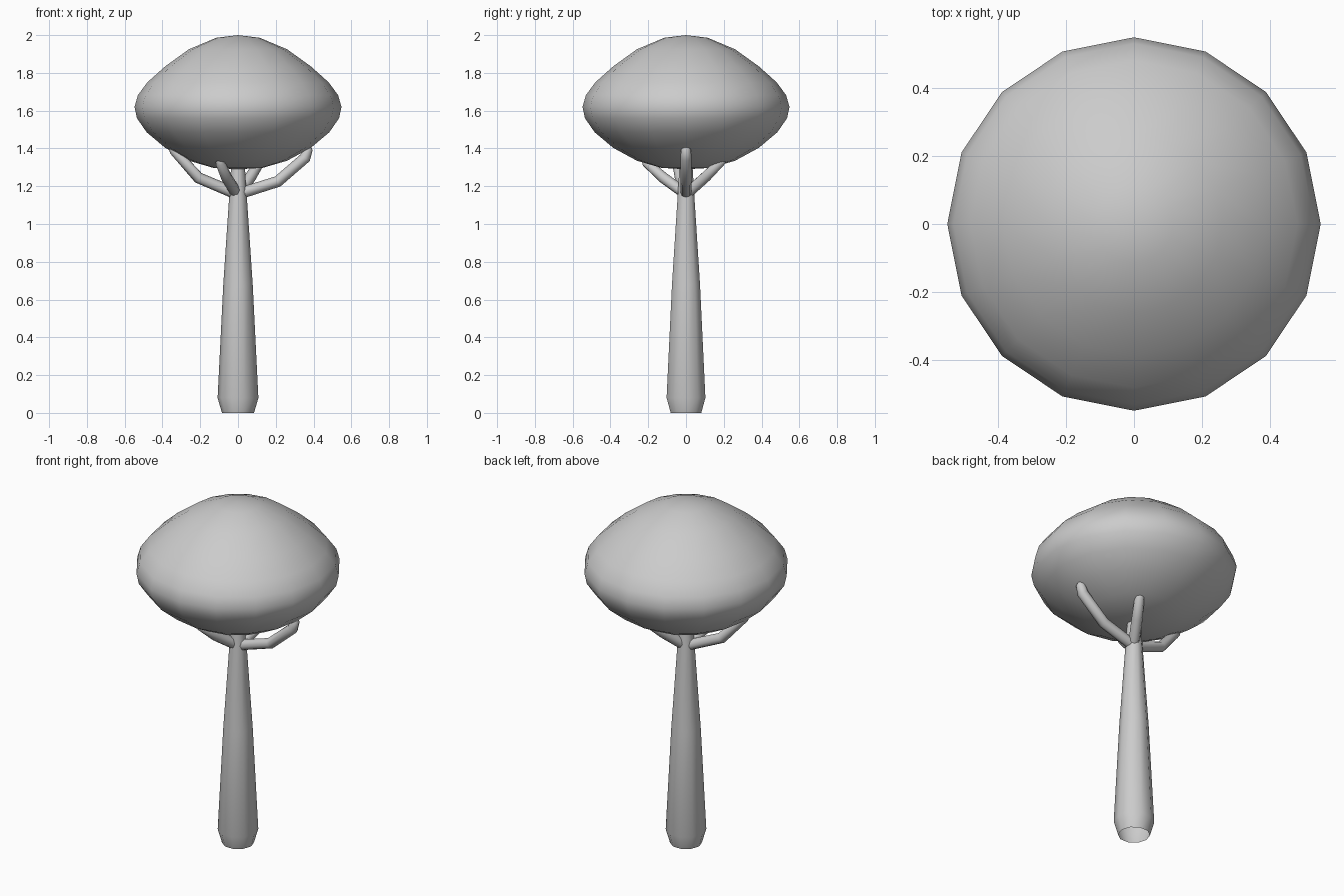
import bpy, bmesh
from math import cos, sin, tau, radians

if "Cube" in bpy.data.objects:
    bpy.data.objects.remove(bpy.data.objects["Cube"])


def lathe(name, profile, sides):
    """Spin (radius, z) points about z; zero radius makes a pole."""
    bm = bmesh.new()
    rings = []
    for r, z in profile:
        if r == 0:
            rings.append([bm.verts.new((0, 0, z))] * sides)
        else:
            rings.append([bm.verts.new((r * cos(tau * i / sides), r * sin(tau * i / sides), z))
                          for i in range(sides)])
    for a, b in zip(rings, rings[1:]):
        for i in range(sides):
            j = (i + 1) % sides
            bm.faces.new(list(dict.fromkeys((a[i], a[j], b[j], b[i]))))
    bmesh.ops.recalc_face_normals(bm, faces=bm.faces)
    mesh = bpy.data.meshes.new(name)
    bm.to_mesh(mesh)
    bm.free()
    ob = bpy.data.objects.new(name, mesh)
    bpy.context.collection.objects.link(ob)
    bpy.ops.object.select_all(action='DESELECT')
    ob.select_set(True)
    bpy.context.view_layer.objects.active = ob
    bpy.ops.object.shade_smooth_by_angle(angle=radians(50))
    return ob


def branch(name, points):
    """Tapered round tube through the points, with a blunt rounded tip."""
    curve = bpy.data.curves.new(name, 'CURVE')
    curve.dimensions = '3D'
    curve.bevel_depth = 0.03
    curve.bevel_resolution = 2
    curve.use_fill_caps = True
    spline = curve.splines.new('POLY')
    spline.points.add(len(points) - 1)
    radii = [1.0] * (len(points) - 2) + [0.85, 0.4]
    for p, co, r in zip(spline.points, points, radii):
        p.co = (*co, 1)
        p.radius = r
    spline.use_smooth = True
    ob = bpy.data.objects.new(name, curve)
    bpy.context.collection.objects.link(ob)


# Leafy crown
lathe("crown", [(0, 1.29), (0.13, 1.297), (0.26, 1.335), (0.385, 1.403), (0.483, 1.485),
                (0.535, 1.56), (0.548, 1.62), (0.53, 1.682), (0.48, 1.75), (0.385, 1.835),
                (0.26, 1.925), (0.115, 1.986), (0, 2.0)], 16)

# Trunk, open at the foot, narrowing up into the crown
lathe("trunk", [(0.085, 0), (0.108, 0.08), (0.078, 0.68), (0.045, 1.17),
                (0.035, 1.33)], 10)

# Branches reaching the underside of the crown
branch("right_branch", [(0.02, 0, 1.165), (0.21, 0, 1.225), (0.355, 0, 1.35),
                        (0.37, 0, 1.395), (0.37, 0, 1.42)])
branch("left_branch", [(-0.01, 0, 1.16), (-0.21, -0.03, 1.245), (-0.34, -0.06, 1.39),
                       (-0.36, -0.06, 1.41)])
branch("front_branch", [(-0.01, -0.01, 1.165), (-0.06, -0.12, 1.245), (-0.095, -0.21, 1.325),
                        (-0.1, -0.22, 1.345)])
branch("back_branch", [(0.01, 0.01, 1.165), (0.07, 0.11, 1.255), (0.12, 0.19, 1.335),
                       (0.125, 0.2, 1.35)])
